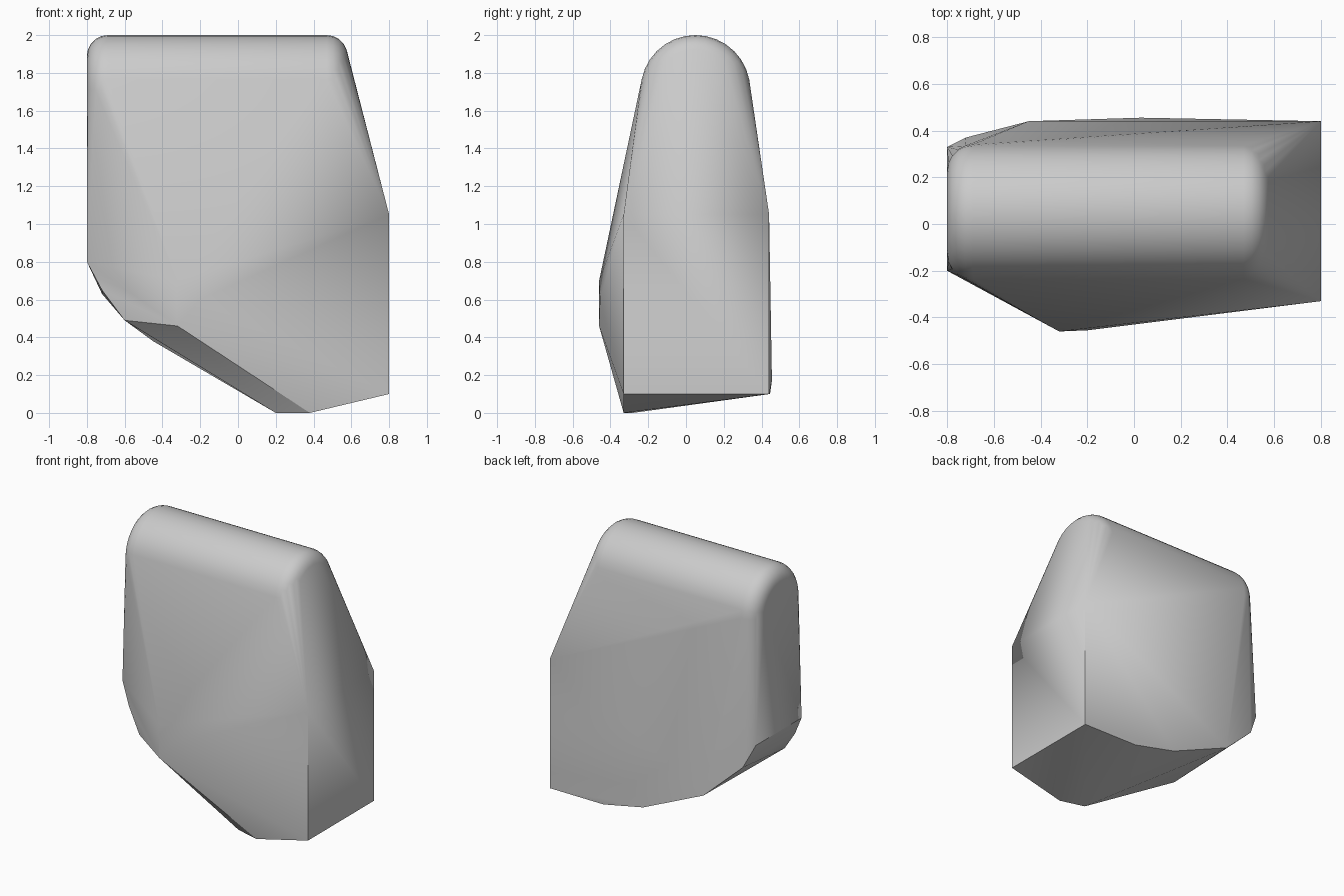
import bpy, bmesh, math

cube = bpy.data.objects.get("Cube")
if cube:
    bpy.data.objects.remove(cube)

grey = bpy.data.materials.new("plain grey")
grey.use_nodes = True
colour = (0.6, 0.6, 0.6, 1)
grey.diffuse_color = colour
grey.node_tree.nodes["Principled BSDF"].inputs["Base Color"].default_value = colour

RIDGE_Y, RIDGE_Z, RIDGE_R = 0.05, 1.71, 0.29


def ridge_arc(x, inset, steps=16):
    """Half circle across the ridge, shrunk by the edge rounding."""
    r = RIDGE_R - inset
    return [(x, RIDGE_Y + r * math.cos(math.pi * i / steps),
             RIDGE_Z + r * math.sin(math.pi * i / steps)) for i in range(steps + 1)]


# Lower body corners
points = [(0.8, y, z) for y in (-0.33, 0.44) for z in (0.1, 1.05)]
points += [
    # front bulge
    (-0.32, -0.46, 0.46), (-0.32, -0.46, 0.7), (-0.2, -0.455, 0.6),
    # keel
    (0.38, -0.33, 0), (0.2, -0.28, 0),
    # curved lower left, front side
    (-0.6, -0.29, 0.49), (-0.72, -0.24, 0.65), (-0.8, -0.2, 0.8),
    # curved lower edge, back side
    (0.36, 0.445, 0.1), (0.03, 0.455, 0.17), (-0.45, 0.44, 0.38),
    (-0.72, 0.37, 0.63), (-0.8, 0.33, 0.8),
]

# Rounded ridge with softened ends
for i in range(6):
    a = math.pi / 2 * i / 5
    inset = 0.11 * (1 - math.cos(a))
    points += ridge_arc(-0.69 - 0.11 * math.sin(a), inset)
    points += ridge_arc(0.47 + 0.11 * math.sin(a), inset)

# Wrap the corners in one convex body
bm = bmesh.new()
for p in points:
    bm.verts.new(p)
hull = bmesh.ops.convex_hull(bm, input=bm.verts)
loose = [v for v in bm.verts if not v.link_faces]
bmesh.ops.delete(bm, geom=loose, context='VERTS')
bmesh.ops.dissolve_limit(bm, angle_limit=math.radians(0.5),
                         verts=bm.verts, edges=bm.edges)
bmesh.ops.recalc_face_normals(bm, faces=bm.faces)

mesh = bpy.data.meshes.new("rounded_block")
bm.to_mesh(mesh)
bm.free()
mesh.materials.append(grey)
block = bpy.data.objects.new("rounded_block", mesh)
bpy.context.collection.objects.link(block)

bpy.context.view_layer.objects.active = block
block.select_set(True)
bpy.ops.object.shade_smooth_by_angle(angle=math.radians(25))
